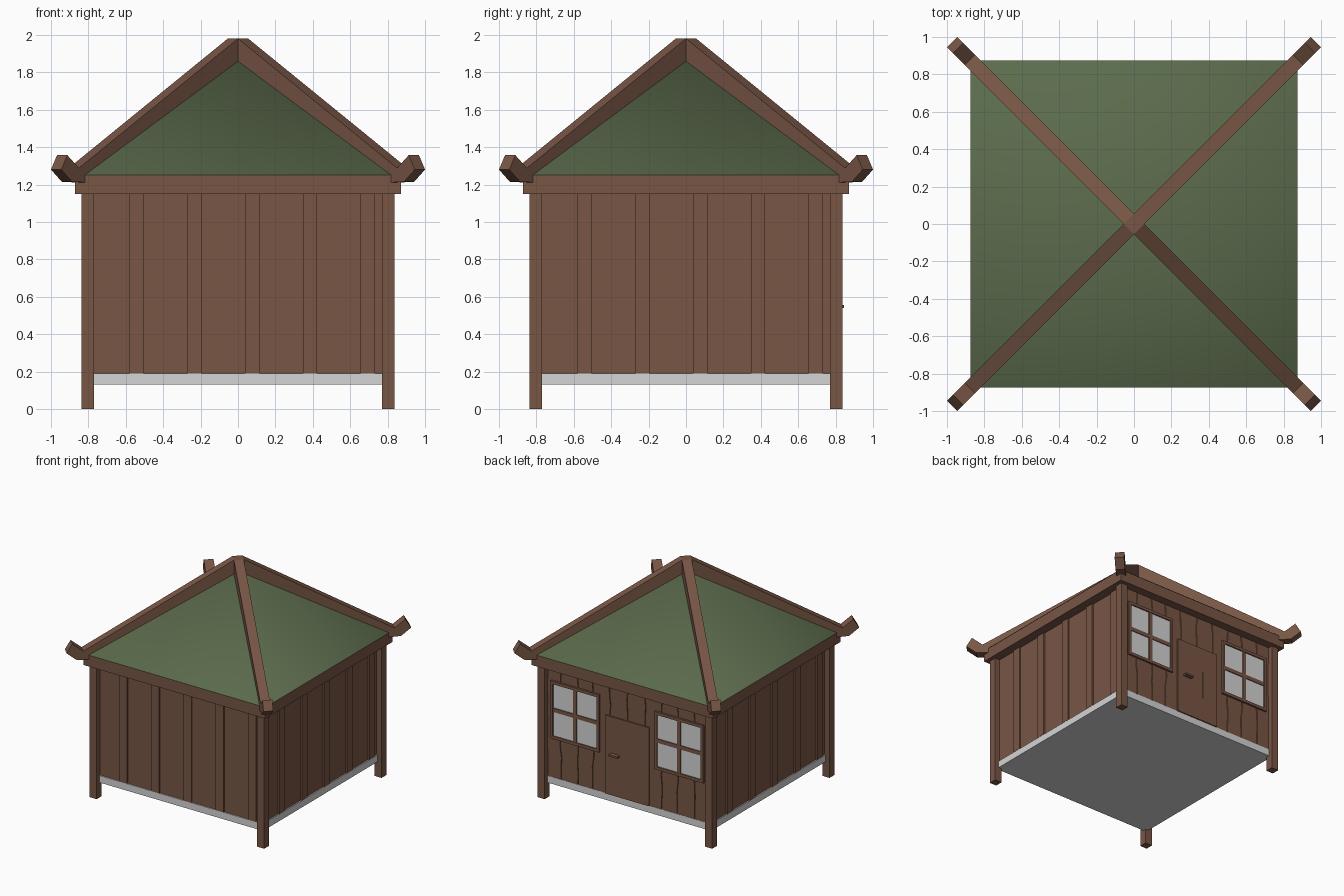
import bpy, bmesh, math, random
from mathutils import Matrix

if "Cube" in bpy.data.objects:
    bpy.data.objects.remove(bpy.data.objects["Cube"])

random.seed(4)


def material(name, rgb):
    m = bpy.data.materials.new(name)
    m.diffuse_color = (*rgb, 1)
    m.use_nodes = True
    m.node_tree.nodes["Principled BSDF"].inputs["Base Color"].default_value = m.diffuse_color
    return m


WOOD = material("brown wood", (0.188, 0.093, 0.060))
GREEN = material("roof green", (0.107, 0.150, 0.074))
GREY = material("light grey", (0.66, 0.66, 0.66))


def finish(name, bm, mat):
    bmesh.ops.recalc_face_normals(bm, faces=bm.faces)
    me = bpy.data.meshes.new(name)
    bm.to_mesh(me)
    bm.free()
    me.materials.append(mat)
    ob = bpy.data.objects.new(name, me)
    bpy.context.collection.objects.link(ob)
    return ob


def add_box(bm, x0, x1, y0, y1, z0, z1):
    m = Matrix.Translation(((x0 + x1) / 2, (y0 + y1) / 2, (z0 + z1) / 2))
    bmesh.ops.create_cube(bm, size=1, matrix=m @ Matrix.Diagonal((x1 - x0, y1 - y0, z1 - z0, 1)))


def boxes(name, mat, *items):
    bm = bmesh.new()
    for b in items:
        add_box(bm, *b)
    return finish(name, bm, mat)


def add_prism(bm, points, offset):
    """Extrude a flat outline by an offset vector."""
    f = bm.faces.new([bm.verts.new(p) for p in points])
    ext = bmesh.ops.extrude_face_region(bm, geom=[f])
    bmesh.ops.translate(bm, vec=offset, verts=[v for v in ext["geom"] if isinstance(v, bmesh.types.BMVert)])


# Floor slab, wall core and top beam
boxes("floor_slab", GREY, (-.80, .80, -.80, .80, .13, .19))
boxes("wall_core", WOOD, (-.79, .79, -.79, .79, .19, 1.16))
boxes("top_beam", WOOD, (-.872, .872, -.872, .872, 1.15, 1.25))

# Corner posts
for sx, nx in ((-1, "left"), (1, "right")):
    for sy, ny in ((-1, "front"), (1, "back")):
        xs, ys = sorted((sx * .77, sx * .838)), sorted((sy * .77, sy * .838))
        boxes(f"post_{ny}_{nx}", WOOD, (*xs, *ys, 0, 1.15))

# Vertical battens on the front, right and left walls
for name, angle in (("front", 0), ("right", math.pi / 2), ("left", -math.pi / 2)):
    bm = bmesh.new()
    for i in range(5):
        c = -.542 + i * .309
        add_box(bm, c - .038, c + .038, -.802, -.785, .19, 1.15)
    bmesh.ops.rotate(bm, verts=bm.verts, matrix=Matrix.Rotation(angle, 3, 'Z'))
    finish(f"battens_{name}", bm, WOOD)

# Back wall boards with rough, wavy edges
bm = bmesh.new()
rows = [.19 + .96 * i / 10 for i in range(11)]
seams = [[x + random.uniform(-.008, .008) for _ in rows]
         for x in (-.77, -.64, -.48, -.33, -.17, 0, .17, .33, .48, .64, .77)]
for a, b in zip(seams, seams[1:]):
    outline = [(x + .004, .785, z) for x, z in zip(a, rows)]
    outline += [(x - .004, .785, z) for x, z in reversed(list(zip(b, rows)))]
    add_prism(bm, outline, (0, .013, 0))
finish("back_boards", bm, WOOD)

# Windows: panes with a frame and cross bars
for c, side in ((-.5, "right"), (.5, "left")):
    x0, x1, z0, z1 = c - .235, c + .235, .53, 1.03
    boxes(f"window_panes_{side}", GREY, (x0 + .01, x1 - .01, .79, .804, z0 + .01, z1 - .01))
    boxes(f"window_frame_{side}", WOOD,
          (x0, x0 + .025, .785, .815, z0, z1), (x1 - .025, x1, .785, .815, z0, z1),
          (x0 + .025, x1 - .025, .785, .815, z0, z0 + .025),
          (x0 + .025, x1 - .025, .785, .815, z1 - .025, z1),
          (c - .017, c + .017, .785, .812, z0 + .025, z1 - .025),
          (x0 + .025, x1 - .025, .785, .811, .763, .797))

# Door with a raised seam and a handle
boxes("door", WOOD, (-.21, .21, .78, .810, .19, .87))
boxes("door_seam", WOOD, (-.06, -.053, .80, .813, .40, .65))
boxes("door_handle", WOOD, (.07, .15, .80, .845, .54, .555))

# Pyramid roof, smooth shaded on the slopes
bm = bmesh.new()
base = [bm.verts.new((x, y, 1.25)) for x, y in ((-.875, -.875), (.875, -.875), (.875, .875), (-.875, .875))]
apex = bm.verts.new((0, 0, 1.9))
for i in range(4):
    bm.faces.new((base[i], base[(i + 1) % 4], apex)).smooth = True
finish("roof", bm, GREEN)

# Hip beams with upturned ends; the profile runs along the diagonal
profile = [(0, 1.98), (.0275, 1.98), (.878, 1.288), (.94, 1.357), (.9725, 1.28),
           (.915, 1.215), (.82, 1.21), (0, 1.86)]
h = .0275
for i, name in enumerate(("back_right", "back_left", "front_left", "front_right")):
    bm = bmesh.new()
    add_prism(bm, [(t - h, t + h, z) for t, z in profile], (2 * h, -2 * h, 0))
    bmesh.ops.rotate(bm, verts=bm.verts, matrix=Matrix.Rotation(i * math.pi / 2, 3, 'Z'))
    finish(f"hip_beam_{name}", bm, WOOD)
